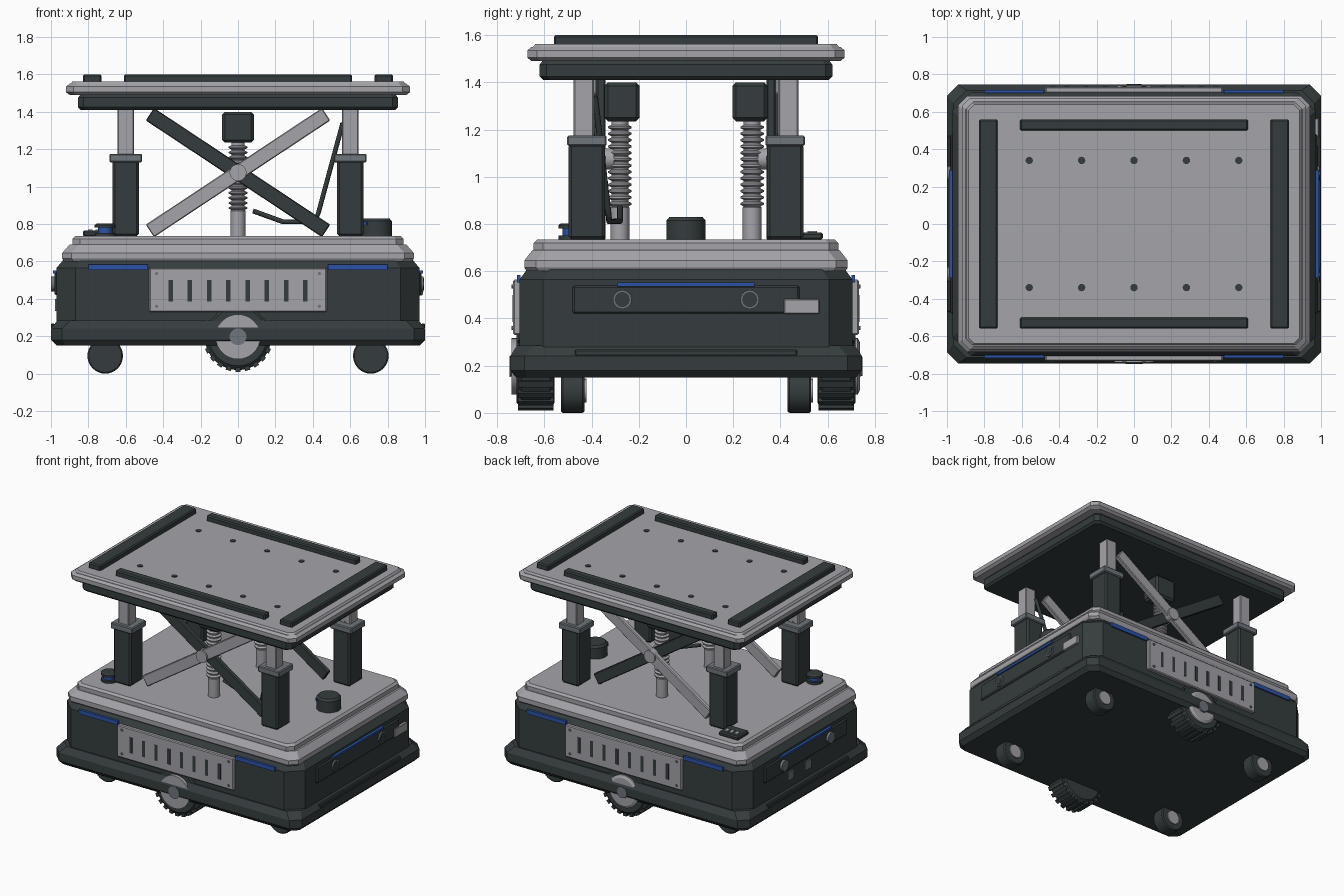
import bpy, bmesh, math
from mathutils import Vector, Matrix

if "Cube" in bpy.data.objects:
    bpy.data.objects.remove(bpy.data.objects["Cube"])


def material(name, rgb):
    m = bpy.data.materials.new(name)
    m.diffuse_color = (*rgb, 1)
    m.use_nodes = True
    m.node_tree.nodes["Principled BSDF"].inputs["Base Color"].default_value = m.diffuse_color
    return m


DARK = material("charcoal", (0.036, 0.046, 0.047))
LIGHT = material("light_grey", (0.37, 0.37, 0.40))
SLATE = material("slate", (0.16, 0.18, 0.20))
BLUE = material("blue", (0.025, 0.085, 0.38))


def finish(name, bm, mat):
    bmesh.ops.recalc_face_normals(bm, faces=bm.faces)
    me = bpy.data.meshes.new(name)
    bm.to_mesh(me)
    bm.free()
    me.materials.append(mat)
    ob = bpy.data.objects.new(name, me)
    bpy.context.collection.objects.link(ob)
    return ob


def skin(name, loops, mat, matrix=Matrix()):
    """Join equal-length point loops into a closed solid."""
    bm = bmesh.new()
    rings = [[bm.verts.new(matrix @ Vector(p)) for p in lp] for lp in loops]
    n = len(rings[0])
    for a, b in zip(rings, rings[1:]):
        for i in range(n):
            j = (i + 1) % n
            bm.faces.new((a[i], a[j], b[j], b[i]))
    bm.faces.new(rings[0])
    bm.faces.new(rings[-1])
    return finish(name, bm, mat)


def slab(name, levels, mat):
    """Stack of corner-cut rectangles: half x, half y, corner cut, z."""
    loops = []
    for x, y, c, z in levels:
        loops.append([(x - c, -y, z), (x, c - y, z), (x, y - c, z), (x - c, y, z),
                      (c - x, y, z), (-x, y - c, z), (-x, c - y, z), (c - x, -y, z)])
    return skin(name, loops, mat)


def lathe(name, profile, loc, mat, axis="Z", n=32):
    """Profile of (radius, height) turned about an axis."""
    loops = [[(r * math.cos(2 * math.pi * i / n), r * math.sin(2 * math.pi * i / n), h)
              for i in range(n)] for r, h in profile]
    rot = Vector((0, 0, 1)).rotation_difference(
        Vector({"X": (1, 0, 0), "Y": (0, 1, 0), "Z": (0, 0, 1)}[axis])).to_matrix().to_4x4()
    return skin(name, loops, mat, Matrix.Translation(loc) @ rot)


def box(name, x, y, z, mat, bevel=0.0, matrix=None):
    """Box from (min, max) ranges."""
    bm = bmesh.new()
    bmesh.ops.create_cube(bm, size=1)
    for v in bm.verts:
        v.co = Vector([r[0] + (c + 0.5) * (r[1] - r[0]) for c, r in zip(v.co, (x, y, z))])
    if bevel:
        bmesh.ops.bevel(bm, geom=bm.edges[:], offset=bevel, segments=1, affect="EDGES")
    if matrix:
        bm.transform(matrix)
    return finish(name, bm, mat)


def around(c, h):
    return (c - h, c + h)


def span(s, a, b):
    return tuple(sorted((s * a, s * b)))


# Chassis: bumper, body and two-step deck
slab("bumper", [(0.97, 0.72, 0.05, 0.15), (1.0, 0.745, 0.06, 0.18),
                (1.0, 0.745, 0.06, 0.24), (0.965, 0.715, 0.07, 0.285)], DARK)
slab("body", [(0.97, 0.705, 0.1, 0.28), (0.97, 0.705, 0.1, 0.565), (0.92, 0.66, 0.1, 0.625)], DARK)
slab("deck_lower", [(0.93, 0.675, 0.05, 0.60), (0.94, 0.685, 0.05, 0.615), (0.94, 0.685, 0.05, 0.645),
                    (0.90, 0.65, 0.05, 0.69)], LIGHT)
slab("deck_upper", [(0.885, 0.645, 0.04, 0.688), (0.885, 0.645, 0.04, 0.72),
                    (0.87, 0.63, 0.04, 0.735)], LIGHT)

# Lifting platform
slab("platform_frame", [(0.84, 0.605, 0.03, 1.41), (0.855, 0.62, 0.03, 1.425),
                        (0.855, 0.62, 0.03, 1.475), (0.84, 0.605, 0.03, 1.495)], DARK)
slab("platform_top", [(0.90, 0.655, 0.04, 1.49), (0.92, 0.672, 0.04, 1.505), (0.92, 0.672, 0.04, 1.535),
                      (0.90, 0.655, 0.04, 1.55), (0.895, 0.648, 0.03, 1.55),
                      (0.885, 0.638, 0.03, 1.562)], LIGHT)
for s in (-1, 1):
    box("side_rail", span(s, 0.73, 0.83), (-0.56, 0.56), (1.555, 1.6), DARK, 0.008)
    box("long_rail", (-0.61, 0.61), span(s, 0.50, 0.56), (1.555, 1.6), DARK, 0.008)
    for i in range(-2, 3):
        lathe("platform_bolt", [(0.02, 1.555), (0.02, 1.566)], (i * 0.28, s * 0.34, 0), DARK, n=12)

# Telescopic corner columns
for sx in (-1, 1):
    for sy in (-1, 1):
        x, y = sx * 0.6, sy * 0.42
        box("column_sleeve", around(x, 0.07), around(y, 0.077), (0.735, 1.14), DARK, 0.012)
        box("column_collar", around(x, 0.088), around(y, 0.083), (1.13, 1.175), SLATE, 0.006)
        box("column_post", around(x, 0.043), around(sy * 0.433, 0.043), (1.17, 1.415), LIGHT, 0.005)
        lathe("collar_screw", [(0.012, 0), (0.012, 0.012)], (x, sy * 0.4, 1.173), DARK, n=8)

for s in (-1, 1):
    # Lead screw with thread ridges and motor housing
    prof = [(0.04, 0.735), (0.04, 0.87)]
    for i in range(13):
        z = 0.875 + i * 0.027
        prof += [(0.036, z), (0.05, z + 0.007), (0.05, z + 0.014), (0.036, z + 0.021)]
    lathe("lead_screw", prof + [(0.036, 1.24)], (0, s * 0.28, 0), LIGHT, n=24)
    box("screw_motor", (-0.085, 0.085), around(s * 0.271, 0.075), (1.235, 1.4), DARK, 0.015)
    # Scissor arms
    for tilt, y, mat in ((-1, 0.398, LIGHT), (1, 0.36, DARK)):
        place = Matrix.Translation((0, s * y, 1.075)) @ Matrix.Rotation(tilt * math.radians(33.5), 4, "Y")
        box("scissor_arm", (-0.565, 0.565), (-0.018, 0.018), (-0.04, 0.04), mat, 0.005, place)
    lathe("scissor_pivot", [(0.045, -0.062), (0.045, 0.062)], (0, s * 0.366, 1.075), LIGHT, "Y")

    # Vented side panel and light strips
    box("vent_panel", (-0.475, 0.475), span(s, 0.70, 0.732), (0.33, 0.565), LIGHT, 0.006)
    for i in range(8):
        box("vent_slot", around((i - 3.5) * 0.103, 0.012), span(s, 0.727, 0.734), (0.385, 0.5), DARK)
    for x in (-0.435, 0.435):
        for z in (0.36, 0.535):
            lathe("panel_screw", [(0.009, -0.006), (0.009, 0.006)], (x, s * 0.733, z), SLATE, "Y", 8)
        box("light_strip", around(math.copysign(0.64, x), 0.16), span(s, 0.70, 0.716), (0.553, 0.583), BLUE)

    # Drive wheel with tread lugs and hub
    lathe("drive_wheel", [(0.155, -0.08), (0.178, -0.06), (0.178, 0.06), (0.155, 0.08)],
          (0, s * 0.637, 0.197), DARK, "Y", 40)
    for i in range(22):
        place = Matrix.Translation((0, s * 0.637, 0.197)) @ Matrix.Rotation(i * math.tau / 22, 4, "Y")
        box("tread_lug", around(0, 0.014), (-0.075, 0.075), (0.165, 0.187), DARK, 0, place)
    lathe("wheel_hub", [(0.12, -0.025), (0.12, 0.012), (0.10, 0.022)], (0, s * 0.715, 0.197), LIGHT, "Y")
    lathe("hub_cap", [(0.045, -0.01), (0.04, 0.01)], (0, s * 0.738, 0.197), SLATE, "Y", 20)

    # End panels with sensor rings and a light strip
    box("end_panel", span(s, 0.96, 0.982), (-0.48, 0.48), (0.42, 0.54), DARK, 0.008)
    box("end_light_strip", span(s, 0.965, 0.988), (-0.29, 0.29), (0.536, 0.552), BLUE)
    box("bumper_strip", span(s, 0.98, 1.0), (-0.47, 0.47), (0.24, 0.268), DARK, 0.005)
    for y in (-0.27, 0.27):
        lathe("sensor_ring", [(0.04, -0.02), (0.04, 0.012)], (s * 0.98, y, 0.48), SLATE, "X", 24)
        lathe("sensor_lens", [(0.032, -0.014), (0.032, 0.014)], (s * 0.98, y, 0.48), DARK, "X", 24)

    # Casters
    for x in (-0.71, 0.71):
        lathe("caster_wheel", [(0.088, -0.05), (0.095, -0.042), (0.095, 0.042), (0.088, 0.05)],
              (x, s * 0.48, 0.095), DARK, "Y")
        lathe("caster_hub", [(0.05, 0.04), (0.05, 0.058)], (x, s * 0.48, 0.095), LIGHT, "Y", 20)

# Label plate on one end, charging contacts on the other
box("label_plate", (0.965, 0.988), (0.415, 0.565), (0.418, 0.482), LIGHT, 0.004)
for y in (0.17, -0.03):
    box("charge_contact", (-0.978, -0.965), around(y, 0.033), (0.335, 0.40), SLATE)

# Scanner puck with blue marker
lathe("scanner", [(0.083, 0.733), (0.083, 0.815), (0.07, 0.83)], (0.74, 0, 0), DARK)
box("scanner_marker", around(0, 0.014), (-0.088, -0.075), (0.795, 0.812), BLUE, 0,
    Matrix.Translation((0.74, 0, 0)) @ Matrix.Rotation(math.radians(-45), 4, "Z"))

# Stop button
lathe("button_base", [(0.055, 0.733), (0.055, 0.752)], (-0.71, -0.485, 0), DARK)
lathe("button_stem", [(0.038, 0.75), (0.038, 0.785)], (-0.71, -0.485, 0), BLUE)
lathe("button_cap", [(0.056, 0.78), (0.056, 0.795), (0.045, 0.802)], (-0.71, -0.485, 0), DARK)

# Control keypad
box("keypad", (-0.83, -0.67), (0.45, 0.58), (0.733, 0.764), DARK, 0.008)
for i in range(3):
    box("keypad_key", around(-0.79 + i * 0.04, 0.013), (0.515, 0.555), (0.76, 0.77), LIGHT)

# Cable
cu = bpy.data.curves.new("cable", "CURVE")
cu.dimensions = "3D"
cu.bevel_depth = 0.013
cu.bevel_resolution = 2
cu.use_fill_caps = True
pts = [(0.08, -0.28, 0.87), (0.24, -0.28, 0.812), (0.41, -0.325, 0.81), (0.43, -0.33, 0.86), (0.56, -0.385, 1.34)]
sp = cu.splines.new("POLY")
sp.points.add(len(pts) - 1)
for p, co in zip(sp.points, pts):
    p.co = (*co, 1)
cu.materials.append(DARK)
bpy.context.collection.objects.link(bpy.data.objects.new("cable", cu))

# Smooth round parts, keep hard edges
for ob in bpy.context.scene.objects:
    ob.select_set(ob.type == "MESH")
bpy.context.view_layer.objects.active = bpy.data.objects["body"]
bpy.ops.object.shade_smooth_by_angle(angle=math.radians(25))
